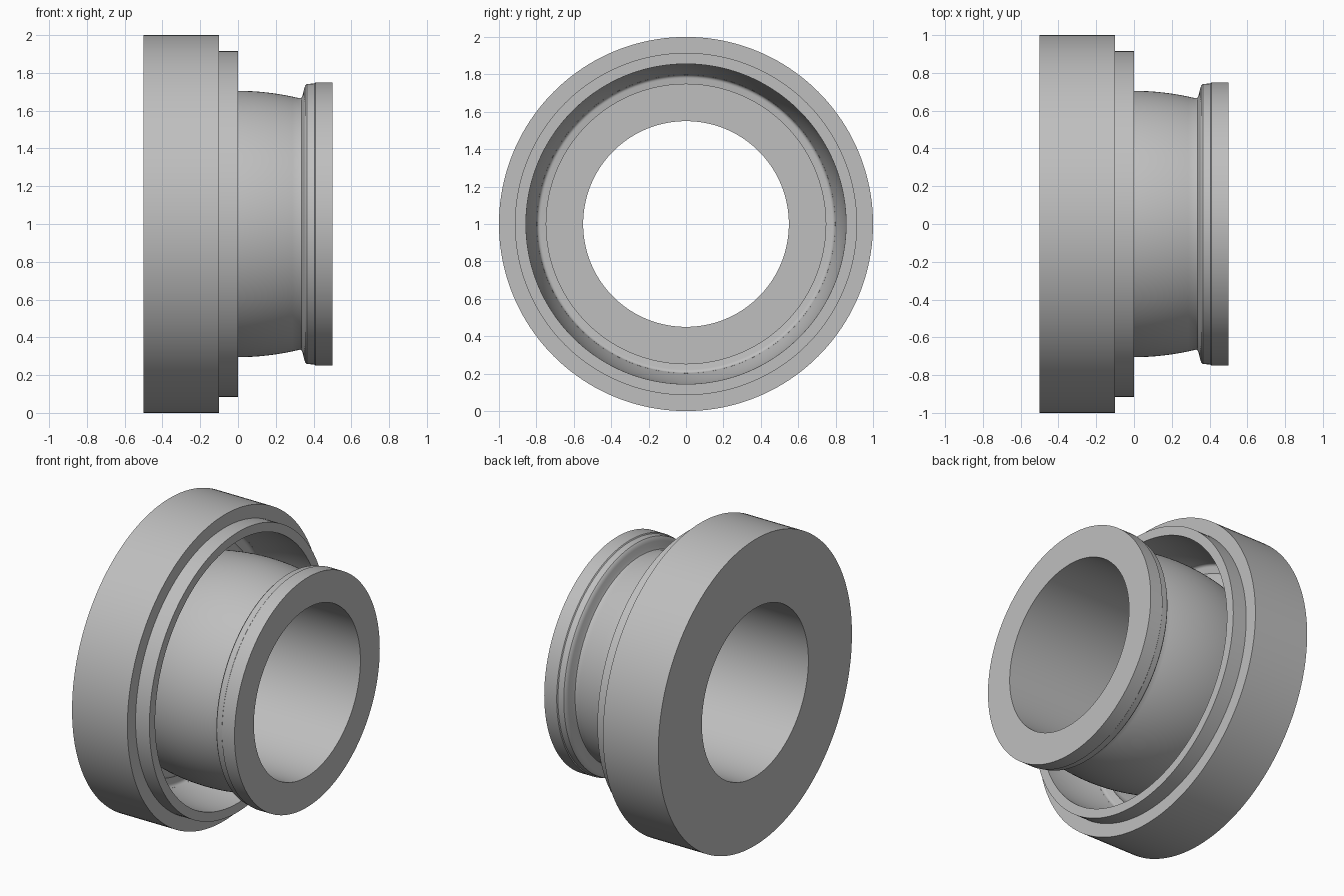
import bpy
import bmesh
from math import pi, radians, sin, cos
from mathutils import Vector

cube = bpy.data.objects.get("Cube")
if cube:
    bpy.data.objects.remove(cube, do_unlink=True)

# Plain grey metal
steel = bpy.data.materials.new("grey_steel")
steel.use_nodes = True
colour = (0.52, 0.52, 0.52, 1)
steel.diffuse_color = colour
steel.node_tree.nodes["Principled BSDF"].inputs["Base Color"].default_value = colour

SEGMENTS = 160


def crowned(radius, drop, start, end, steps=16):
    """Points (x, radius) on a shallow arc whose crown lies at x = 0."""
    xs = [start + (end - start) * i / steps for i in range(steps + 1)]
    return [(x, radius - drop * x * x) for x in xs]


def fillet(x, r, size, start, end, steps=5):
    """Quarter-round points about the centre (x, r)."""
    angles = [radians(start + (end - start) * i / steps) for i in range(steps + 1)]
    return [(x + size * cos(a), r + size * sin(a)) for a in angles]


def lathe(name, profile):
    """Turn a closed profile of (x, radius) points about the x axis."""
    bm = bmesh.new()
    verts = [bm.verts.new((x, 0, r)) for x, r in profile]
    edges = [bm.edges.new((a, b)) for a, b in zip(verts, verts[1:] + verts[:1])]
    bmesh.ops.spin(bm, geom=verts + edges, cent=(0, 0, 0), axis=(1, 0, 0),
                   angle=2 * pi, steps=SEGMENTS, use_merge=True)
    bmesh.ops.remove_doubles(bm, verts=bm.verts, dist=0.0001)
    bmesh.ops.recalc_face_normals(bm, faces=bm.faces)
    bmesh.ops.translate(bm, verts=bm.verts, vec=Vector((0, 0, 1)))
    mesh = bpy.data.meshes.new(name)
    bm.to_mesh(mesh)
    bm.free()
    mesh.materials.append(steel)
    obj = bpy.data.objects.new(name, mesh)
    bpy.context.collection.objects.link(obj)
    bpy.ops.object.select_all(action="DESELECT")
    obj.select_set(True)
    bpy.context.view_layer.objects.active = obj
    bpy.ops.object.shade_smooth_by_angle(angle=radians(30))
    return obj


# Bore, end face and the stepped outer rim
bore = [(0.5, 0.55), (-0.5, 0.55)]
rim = [(-0.5, 1), (-0.1, 1), (-0.1, 0.915), (0, 0.915)]

# Hollow raceway, rounded into the floor of the groove
raceway = crowned(0.856, 0.5, 0, -0.34)
corner = fillet(-0.34, 0.778, 0.02, 90, 180)

# Flared shoulder, mirrored at both ends of the barrel
shoulder = [(0.335, 0.667), (0.343, 0.685), (0.35, 0.715), (0.356, 0.732), (0.365, 0.741)]
inner_shoulder = [(-x, r) for x, r in reversed(shoulder)]
barrel = crowned(0.705, 0.37, -0.328, 0.328)
lip = [(0.405, 0.744), (0.41, 0.75), (0.5, 0.75)]

lathe("flanged_bearing_ring",
      bore + rim + raceway + corner + inner_shoulder + barrel + shoulder + lip)
